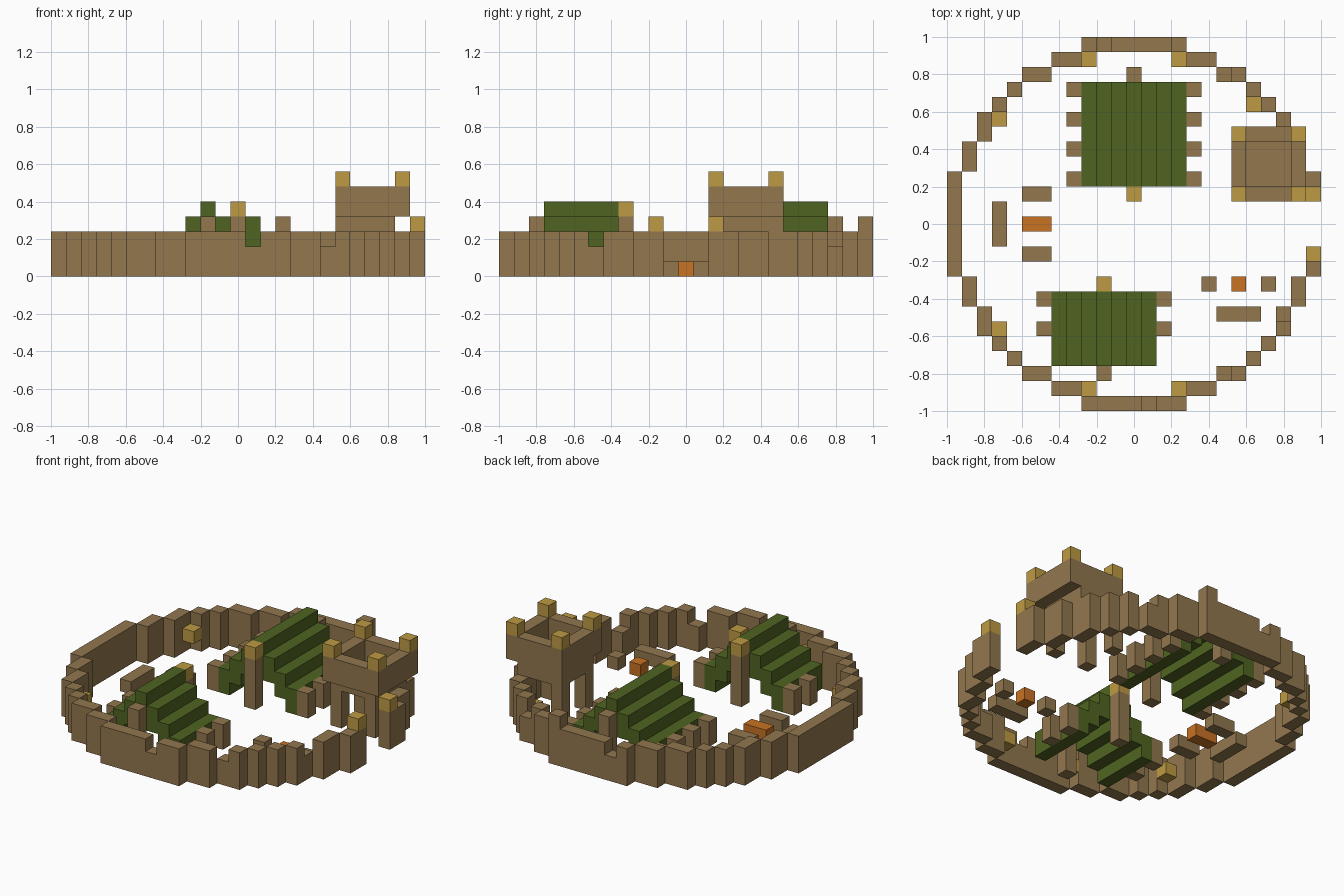
import bpy, bmesh
from mathutils import Vector

cube = bpy.data.objects.get("Cube")
if cube:
    bpy.data.objects.remove(cube, do_unlink=True)

S = 0.08  # block size


def material(name, rgb):
    m = bpy.data.materials.new(name)
    m.use_nodes = True
    m.diffuse_color = (*rgb, 1)
    m.node_tree.nodes["Principled BSDF"].inputs["Base Color"].default_value = (*rgb, 1)
    return m


WOOD = material("brown wood", (0.287, 0.184, 0.076))
LEAF = material("green thatch", (0.08, 0.127, 0.015))
GOLD = material("gold lantern", (0.515, 0.328, 0.058))
FIRE = material("orange fire", (0.578, 0.168, 0.017))

parts = {}


def box(x0, x1, y0, y1, z0, z1):
    """Set of blocks between inclusive grid limits."""
    return {(x, y, z) for x in range(x0, x1 + 1)
            for y in range(y0, y1 + 1) for z in range(z0, z1 + 1)}


def post(x, y, z0, z1):
    return box(x, x, y, y, z0, z1)


def part(name, mat, *block_sets):
    parts[name] = (mat, set().union(*block_sets))


# Round palisade, mirrored from one quarter, with a gate on the +x side
quarter = [(x, 12) for x in range(4)] + [(12, y) for y in range(4)]
for a, b in ((4, 11), (5, 11), (6, 10), (7, 10), (8, 9)):
    quarter += [(a, b), (b, a)]
ring = {(x * sx, y * sy) for x, y in quarter for sx in (-1, 1) for sy in (-1, 1)}
ring -= {(12, y) for y in (-1, 0, 1)}
wall = {(x, y, z) for x, y in ring for z in range(3)}
wall -= {(1, -12, 2), (6, -10, 2), (10, -6, 2), (7, 10, 2), (-2, 12, 2)}
wall.add((3, 12, 3))
part("palisade", WOOD, wall)
part("gate_lanterns", GOLD, post(12, 2, 3, 3), post(12, -2, 3, 3))
part("wall_lanterns", GOLD, {(x, y, 1) for x, y in (
    (3, 11), (-3, 11), (3, -11), (-3, -11), (8, 8), (-9, 7), (-9, -7))})

# Watchtower: legs, floor, parapet, corner lanterns
part("tower_legs", WOOD, *[post(x, y, 0, 2) for x in (7, 10) for y in (3, 6)])
part("tower_floor", WOOD, box(7, 10, 3, 6, 3, 3))
part("tower_parapet", WOOD, box(7, 11, 2, 6, 4, 5) - box(8, 10, 3, 5, 4, 5))
part("tower_lanterns", GOLD, {(x, y, 6) for x in (7, 11) for y in (2, 6)})


def longhouse(name, cx, y0, y1, front, back, stub_rows):
    roof = [box(cx + d, cx + d, y0, y1, 3 - abs(d), 4 - abs(d)) for d in range(-3, 4)]
    roof = [{b for b in r if b[2] >= 0} for r in roof]
    part(name + "_roof", LEAF, *roof)
    part(name + "_posts", WOOD, post(cx, front, 0, 3), post(cx, back, 0, 3))
    part(name + "_lantern", GOLD, post(cx, front, 4, 4))
    part(name + "_stubs", WOOD,
         *[post(cx + s, y, 0, 1) for s in (-4, 4) for y in stub_rows])


longhouse("large_house", 0, 3, 9, 2, 10, (3, 5, 7, 9))
longhouse("small_house", -2, -9, -5, -4, -10, (-5, -7))

# Fires and seats
part("long_fire", FIRE, box(-7, -6, 0, 0, 0, 0))
part("long_fire_benches", WOOD, box(-7, -6, 2, 2, 0, 0),
     box(-7, -6, -2, -2, 0, 0), box(-9, -9, -1, 1, 0, 0))
part("small_fire", FIRE, post(7, -4, 0, 0))
part("small_fire_seats", WOOD, post(5, -4, 0, 0), post(9, -4, 0, 0),
     box(6, 8, -6, -6, 0, 0))

# Turn blocks into meshes, keeping only the outside faces
solid = set().union(*[blocks for _, blocks in parts.values()])
for name, (mat, blocks) in parts.items():
    bm = bmesh.new()
    for b in sorted(blocks):
        centre = Vector((b[0], b[1], b[2] + 0.5))
        for axis in range(3):
            for sign in (-1, 1):
                n = Vector((0, 0, 0))
                n[axis] = sign
                if tuple(int(b[k] + n[k]) for k in range(3)) in solid:
                    continue
                u = Vector((0, 0, 0))
                u[(axis + 1) % 3] = 1
                v = n.cross(u)
                corners = [centre + (n + u * p + v * q) / 2
                           for p, q in ((-1, -1), (1, -1), (1, 1), (-1, 1))]
                bm.faces.new([bm.verts.new(c * S) for c in corners])
    bmesh.ops.remove_doubles(bm, verts=bm.verts, dist=0.001)
    mesh = bpy.data.meshes.new(name)
    bm.to_mesh(mesh)
    bm.free()
    mesh.materials.append(mat)
    bpy.context.collection.objects.link(bpy.data.objects.new(name, mesh))
